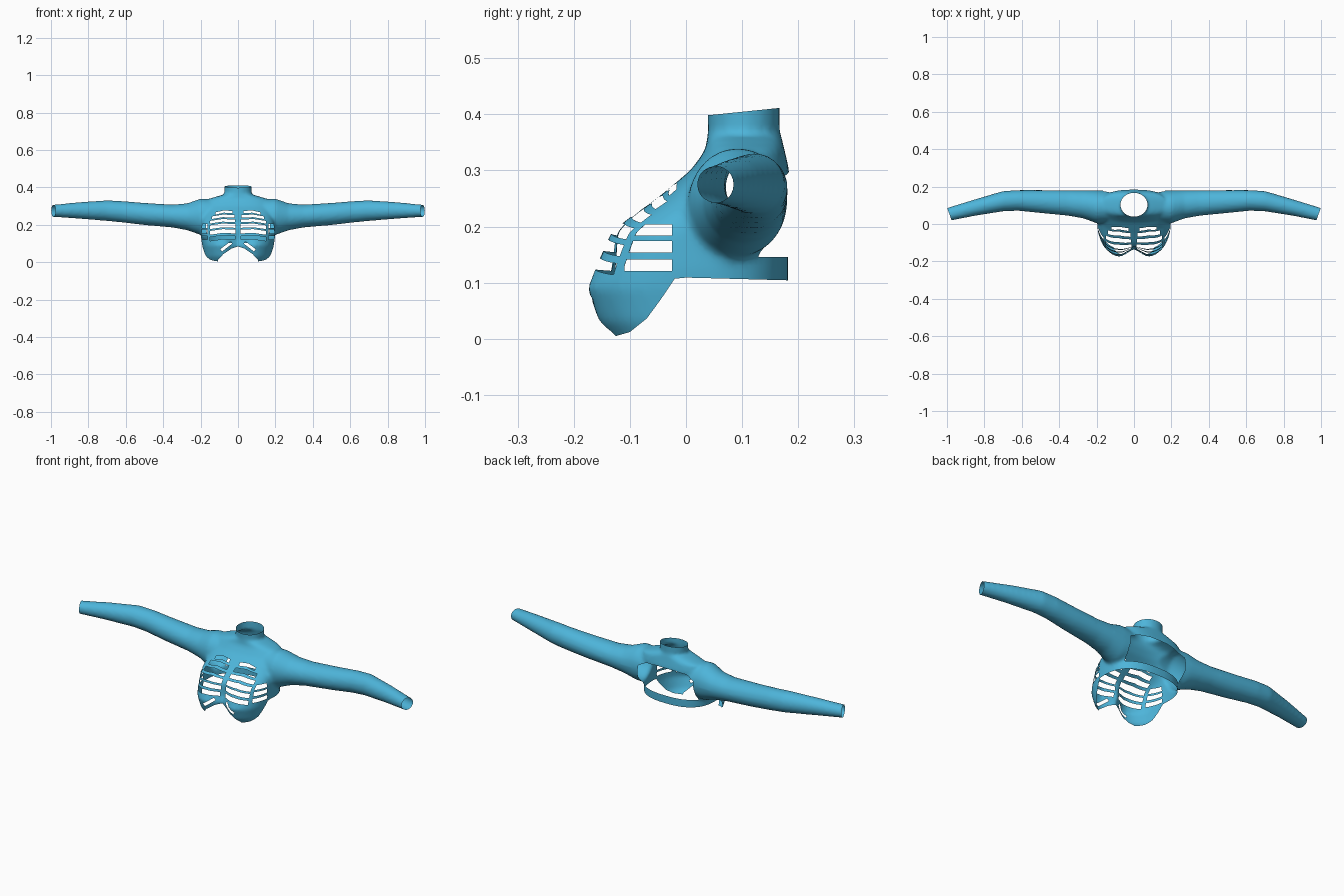
import bpy, bmesh, math
from mathutils import Vector
from mathutils.bvhtree import BVHTree

cube = bpy.data.objects.get("Cube")
if cube:
    bpy.data.objects.remove(cube, do_unlink=True)

fabric = bpy.data.materials.new("sky_blue_fabric")
fabric.use_nodes = True
fabric.diffuse_color = (0.075, 0.46, 0.70, 1)
fabric.node_tree.nodes["Principled BSDF"].inputs["Base Color"].default_value = (0.075, 0.46, 0.70, 1)


def new_object(name, bm):
    bmesh.ops.recalc_face_normals(bm, faces=bm.faces)
    mesh = bpy.data.meshes.new(name)
    bm.to_mesh(mesh)
    bm.free()
    obj = bpy.data.objects.new(name, mesh)
    bpy.context.collection.objects.link(obj)
    return obj


def loft(bm, rings):
    """Skin closed rings of points and cap both ends."""
    loops = [[bm.verts.new(p) for p in ring] for ring in rings]
    n = len(loops[0])
    for a, b in zip(loops, loops[1:]):
        for i in range(n):
            j = (i + 1) % n
            bm.faces.new((a[i], a[j], b[j], b[i]))
    bm.faces.new(loops[0])
    bm.faces.new(loops[-1])


def prism(bm, axis, outline, start, end):
    """Extrude a flat outline along x, y or z."""
    def place(p, q, a):
        return {"x": (a, p, q), "y": (p, a, q), "z": (p, q, a)}[axis]
    loft(bm, [[place(p, q, a) for p, q in outline] for a in (start, end)])


def mirrored(outline):
    return [(-p, q) for p, q in outline]


ANGLES = [2 * math.pi * i / 48 for i in range(48)]


def power(v, e):
    return math.copysign(abs(v) ** e, v)


def torso_ring(z, w, front, back):
    """Rounded section whose front splits into two lobes low down."""
    mid = max(0.02, (front + back) / 2)
    dip = 0.055 * min(1, max(0, (0.24 - z) / 0.12))
    ring = []
    for t in ANGLES:
        x, c = w * power(math.sin(t), 0.8), power(math.cos(t), 0.8)
        y = mid - c * (mid - front if c > 0 else back - mid)
        if c > 0:
            y += dip * c * math.exp(-(x / 0.05) ** 2)
        ring.append((x, y, z))
    return ring


# Torso: height, half width, front, back
bm = bmesh.new()
loft(bm, [torso_ring(*s) for s in (
    (-0.04, 0.15, -0.11, 0.17), (0.0, 0.173, -0.145, 0.175),
    (0.03, 0.184, -0.17, 0.18), (0.09, 0.194, -0.19, 0.182),
    (0.125, 0.197, -0.175, 0.182), (0.19, 0.197, -0.142, 0.182),
    (0.215, 0.195, -0.108, 0.182), (0.25, 0.192, -0.052, 0.184),
    (0.30, 0.19, 0.008, 0.184), (0.335, 0.17, 0.034, 0.176),
    (0.36, 0.085, 0.038, 0.17))])

# Collar
loft(bm, [[(0.073 * math.sin(t), 0.103 + 0.064 * math.cos(t), z) for t in ANGLES]
          for z in (0.28, 0.36, 0.45)])

# Sleeves as one tube: x, centre y, centre z, radius y, radius z
half = ((0.1, 0.092, 0.242, 0.084, 0.09), (0.2, 0.092, 0.243, 0.088, 0.097),
        (0.27, 0.105, 0.243, 0.075, 0.072), (0.35, 0.112, 0.247, 0.068, 0.061),
        (0.5, 0.12, 0.258, 0.061, 0.059), (0.62, 0.126, 0.27, 0.055, 0.057),
        (0.7, 0.122, 0.276, 0.054, 0.055), (0.85, 0.088, 0.277, 0.044, 0.044),
        (0.98, 0.055, 0.275, 0.037, 0.033), (1.08, 0.025, 0.274, 0.034, 0.032))
stations = [(-s[0], *s[1:]) for s in reversed(half)] + list(half)
loft(bm, [[(x, y + ry * math.cos(t), z + rz * math.sin(t)) for t in ANGLES]
          for x, y, z, ry, rz in stations])
garment = new_object("long_sleeved_top", bm)
garment.data.materials.append(fabric)

# Blend the parts into one skin
remesh = garment.modifiers.new("blend", "REMESH")
remesh.mode = "VOXEL"
remesh.voxel_size = 0.009
smooth = garment.modifiers.new("relax", "SMOOTH")
smooth.iterations = 5
bpy.context.view_layer.objects.active = garment
for m in ("blend", "relax"):
    bpy.ops.object.modifier_apply(modifier=m)
skin_bm = bmesh.new()
skin_bm.from_mesh(garment.data)
skin = BVHTree.FromBMesh(skin_bm)
skin_bm.free()

# Rib slots: height, inner x, outer x, half thickness
slots = bmesh.new()
for z, x0, x1, h in ((0.268, 0.03, 0.12, 0.006), (0.245, 0.02, 0.14, 0.007),
                     (0.221, 0.016, 0.15, 0.007), (0.194, 0.014, 0.15, 0.010),
                     (0.164, 0.014, 0.15, 0.010), (0.131, 0.016, 0.15, 0.010)):
    xm = (x0 + x1) / 2
    outline = [(x0, z - h), (xm, z + 0.003 - h), (x1, z - 0.007 - h),
               (x1, z - 0.007 + h), (xm, z + 0.003 + h), (x0, z + h)]
    side = [(0.163, z - h), (0.3, z - h), (0.3, z + h), (0.163, z + h)]
    for flip in (list, mirrored):
        prism(slots, "y", flip(outline), -0.4, 0.05 if z > 0.21 else 0.0)
        if z < 0.21:
            prism(slots, "y", flip(side), -0.11, -0.025)

slit = [(0.03, 0.1), (0.085, 0.058), (0.095, 0.07), (0.04, 0.111)]
cuff = [(0.932, -0.1), (1.04, 0.2), (1.3, 0.2), (1.3, -0.1)]
for flip in (list, mirrored):
    prism(slots, "y", flip(slit), -0.4, 0.0)
    prism(slots, "z", flip(cuff), 0.1, 0.5)

# Collar rim and open back
prism(slots, "x", [(-0.1, 0.384), (0.3, 0.425), (0.3, 0.6), (-0.1, 0.6)], -0.2, 0.2)
back = [(0.165, 0.146), (0.172, 0.2), (0.165, 0.265), (0.12, 0.288), (0.05, 0.296)]
prism(slots, "y", back + mirrored(back)[::-1], 0.125, 0.4)

# Hem rising from the cups to the back strap
hem = bmesh.new()
prism(hem, "x", [(0.3, 0.101), (0.0, 0.109), (-0.02, 0.107), (-0.045, 0.07),
                 (-0.07, 0.036), (-0.1, 0.012), (-0.135, 0.002), (-0.3, 0.001),
                 (-0.3, -0.2), (0.3, -0.2)], -0.5, 0.5)

# Arch between the cups
arch = bmesh.new()
curve = [(0.115, -0.2), (0.107, 0.012), (0.08, 0.042), (0.035, 0.073)]
prism(arch, "y", curve + [(0, 0.085)] + mirrored(curve)[::-1], -0.5, 0.05)

for name, cut_bm in (("openings", slots), ("hem", hem), ("arch", arch)):
    cutter = new_object(name + "_cutter", cut_bm)
    cutter.hide_render = True
    cut = garment.modifiers.new(name, "BOOLEAN")
    cut.operation = "DIFFERENCE"
    cut.solver = "EXACT"
    cut.object = cutter
    bpy.ops.object.modifier_apply(modifier=name)
    bpy.data.objects.remove(cutter, do_unlink=True)

# Keep only the outer skin, leaving an open cloth shell
bm = bmesh.new()
bm.from_mesh(garment.data)
inner = [f for f in bm.faces
         if skin.find_nearest(f.calc_center_median())[3] > 0.0015]
bmesh.ops.delete(bm, geom=inner, context="FACES")
for f in bm.faces:
    f.material_index = 0
bm.to_mesh(garment.data)
bm.free()

bpy.ops.object.select_all(action="DESELECT")
garment.select_set(True)
bpy.ops.object.shade_smooth_by_angle(angle=math.radians(40))
